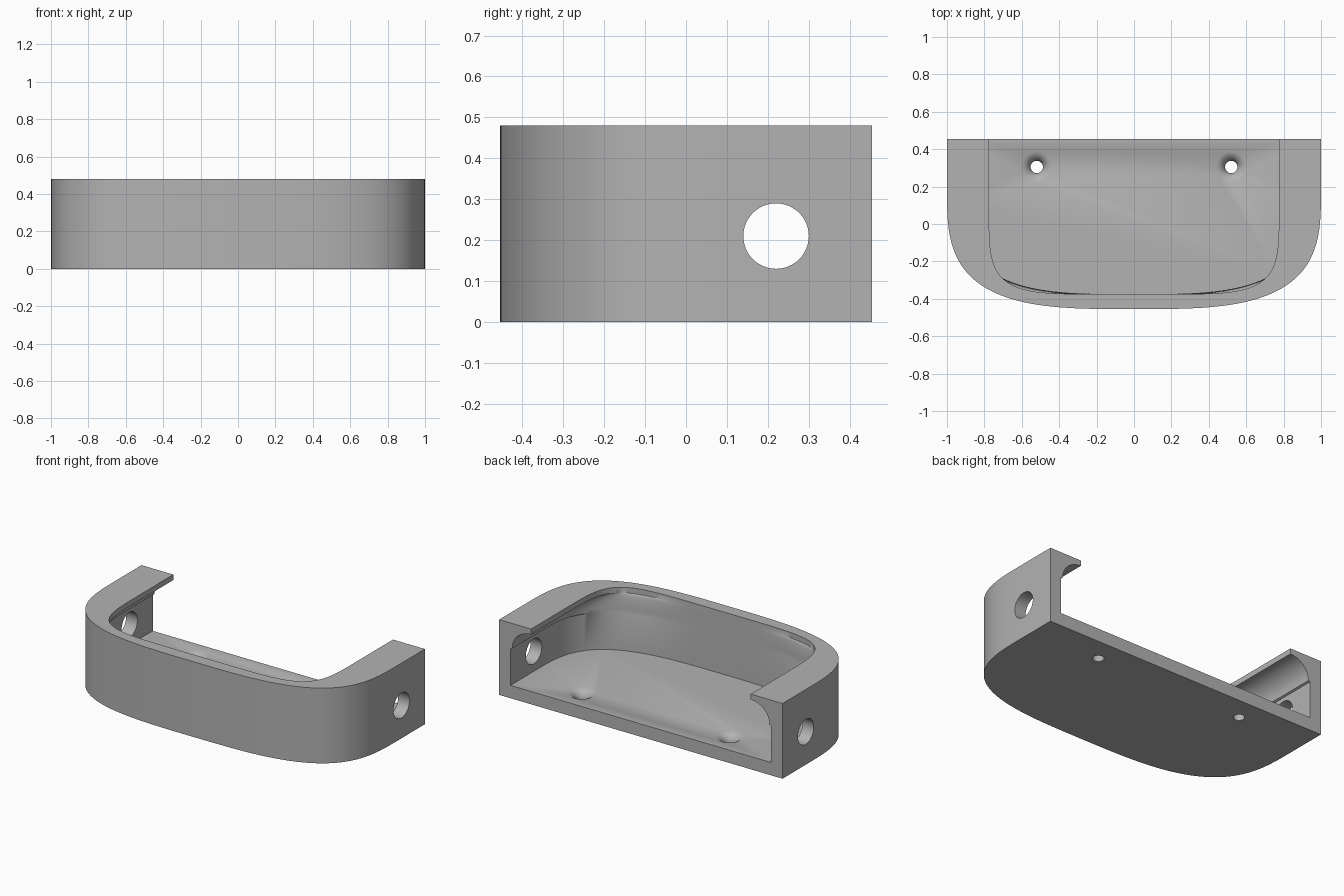
import bpy, bmesh, math
from mathutils import Matrix

cube = bpy.data.objects.get("Cube")
if cube:
    bpy.data.objects.remove(cube)

HEIGHT, FLOOR, BACK, CENTRE = 0.48, 0.082, 0.455, 0.2

grey = bpy.data.materials.new("plain grey")
grey.use_nodes = True
grey.diffuse_color = (0.45, 0.45, 0.45, 1)
grey.node_tree.nodes["Principled BSDF"].inputs["Base Color"].default_value = grey.diffuse_color


def outline(a, b, n, back, steps=72):
    """D-shaped outline: half superellipse at the front, straight to the back."""
    pts = [(a, back)]
    for i in range(steps + 1):
        t = math.pi * i / steps
        c, s = math.cos(t), abs(math.sin(t))
        pts.append((math.copysign(a * abs(c) ** (2 / n), c), CENTRE - b * s ** (2 / n)))
    return pts + [(-a, back)]


def loft(name, rings):
    """Closed solid through a stack of (outline, z) rings."""
    bm = bmesh.new()
    loops = [[bm.verts.new((x, y, z)) for x, y in pts] for pts, z in rings]
    for low, high in zip(loops, loops[1:]):
        for i in range(len(low)):
            j = (i + 1) % len(low)
            bm.faces.new((low[i], low[j], high[j], high[i]))
    bm.faces.new(loops[0])
    bm.faces.new(loops[-1])
    bmesh.ops.recalc_face_normals(bm, faces=bm.faces)
    mesh = bpy.data.meshes.new(name)
    bm.to_mesh(mesh)
    bm.free()
    mesh.materials.append(grey)
    obj = bpy.data.objects.new(name, mesh)
    bpy.context.collection.objects.link(obj)
    return obj


def circle(r, x=0, y=0, steps=48):
    return [(x + r * math.cos(2 * math.pi * i / steps),
             y + r * math.sin(2 * math.pi * i / steps)) for i in range(steps)]


# Outer body
body = loft("curved_bracket", [(outline(1, 0.655, 3.3, BACK), z) for z in (0, HEIGHT)])

# Cavity: upright walls, a small step, then a cove up to the narrower opening
wide = outline(0.92, 0.575, 3.3, 0.6)
narrow = outline(0.775, 0.575, 5.5, 0.6)


def blend(t):
    return [(p[0] + (q[0] - p[0]) * t, p[1] + (q[1] - p[1]) * t) for p, q in zip(wide, narrow)]


rings = [(wide, FLOOR), (wide, 0.315)]
for i in range(9):
    a = math.pi / 2 * i / 8
    rings.append((blend(0.08 + 0.92 * (1 - math.cos(a))), 0.32 + 0.125 * math.sin(a)))
rings.append((narrow, 0.6))
cutters = [loft("cavity_cutter", rings)]

# Round hole through both side walls
side = loft("side_hole_cutter", [(circle(0.08), z) for z in (-1.2, 1.2)])
side.data.transform(Matrix.Translation((0, 0.22, 0.21)) @ Matrix.Rotation(math.pi / 2, 4, "Y"))
cutters.append(side)

# Screw holes with softly dished countersinks
dish = [(0.033, -0.1), (0.033, 0.03), (0.037, 0.045), (0.046, 0.06),
        (0.06, 0.072), (0.083, FLOOR + 0.001), (0.083, 0.12)]
for x in (-0.52, 0.52):
    cutters.append(loft("screw_hole_cutter", [(circle(r, x, 0.305), z) for r, z in dish]))

# Cut everything out of the body
bpy.ops.object.select_all(action="DESELECT")
bpy.context.view_layer.objects.active = body
body.select_set(True)
for cutter in cutters:
    mod = body.modifiers.new("cut", "BOOLEAN")
    mod.operation, mod.solver, mod.object = "DIFFERENCE", "EXACT", cutter
    bpy.ops.object.modifier_apply(modifier=mod.name)
    bpy.data.objects.remove(cutter)
bpy.ops.object.shade_smooth_by_angle(angle=math.radians(30))
